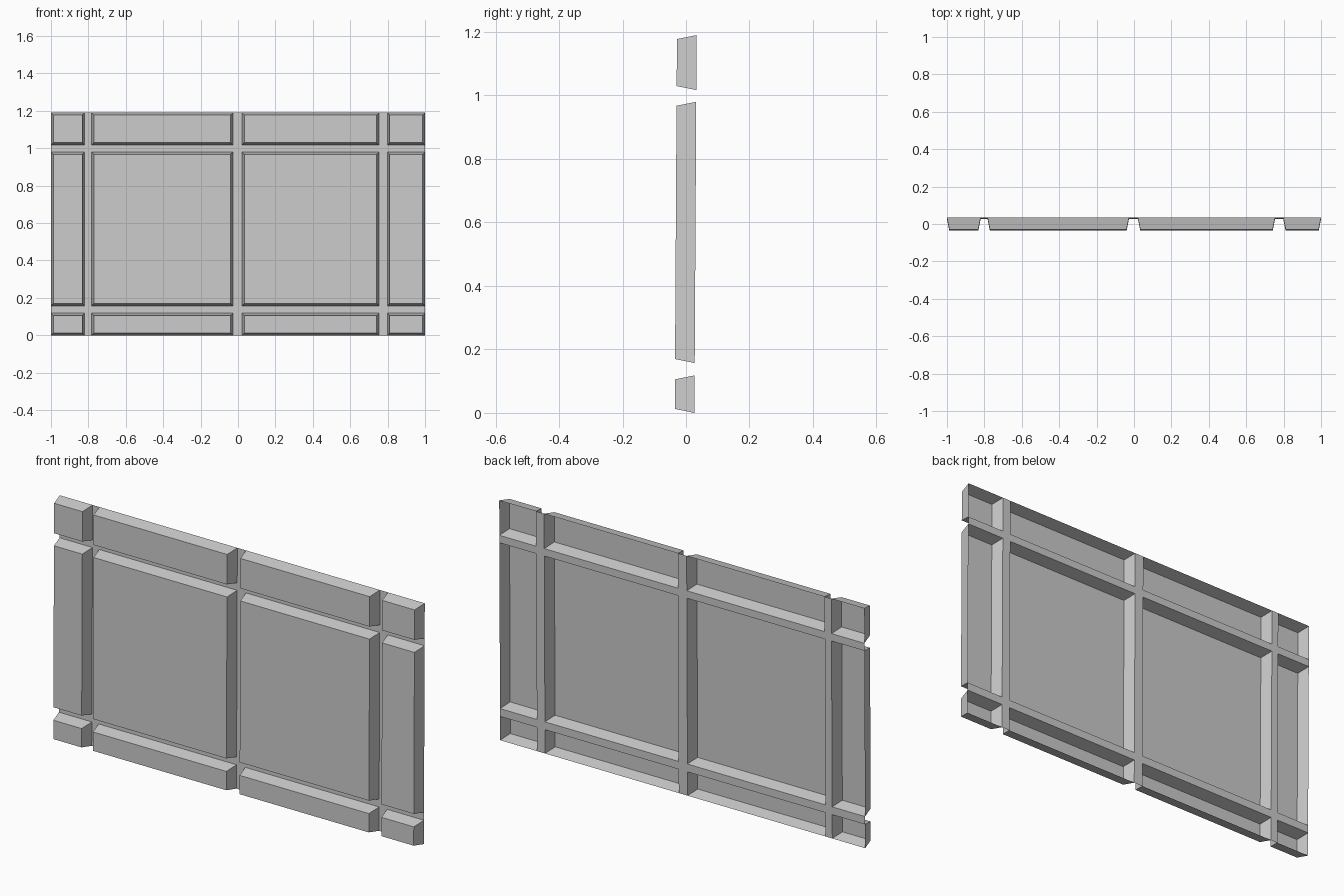
import bpy, bmesh

if "Cube" in bpy.data.objects:
    bpy.data.objects.remove(bpy.data.objects["Cube"])

# Base lines of panels (even cells) and grooves (odd cells)
XS = [-1.0, -0.82, -0.783, -0.027, 0.021, 0.754, 0.798, 1.0]
ZS = [0.0, 0.118, 0.157, 0.98, 1.017, 1.19]
DEPTH, TAPER = 0.062, 0.0125


def back_y(z):
    # the wall leans back very slightly
    return 0.0265 + 0.007 * z / 1.19


bm = bmesh.new()

# Flat backing grid
grid = [[bm.verts.new((x, back_y(z), z)) for x in XS] for z in ZS]
panels = []
for r in range(len(ZS) - 1):
    for c in range(len(XS) - 1):
        f = bm.faces.new((grid[r][c], grid[r][c + 1],
                          grid[r + 1][c + 1], grid[r + 1][c]))
        if r % 2 == 0 and c % 2 == 0:
            panels.append(f)

# Raised, bevelled panels pushed towards the front, hollow at the back
bm.normal_update()
bmesh.ops.inset_individual(bm, faces=panels, thickness=TAPER,
                           use_even_offset=True)
for f in panels:
    bmesh.ops.translate(bm, verts=f.verts, vec=(0, -DEPTH, 0))

bm.normal_update()
mesh = bpy.data.meshes.new("wall_panel")
bm.to_mesh(mesh)
bm.free()
bpy.context.collection.objects.link(bpy.data.objects.new("wall_panel", mesh))
